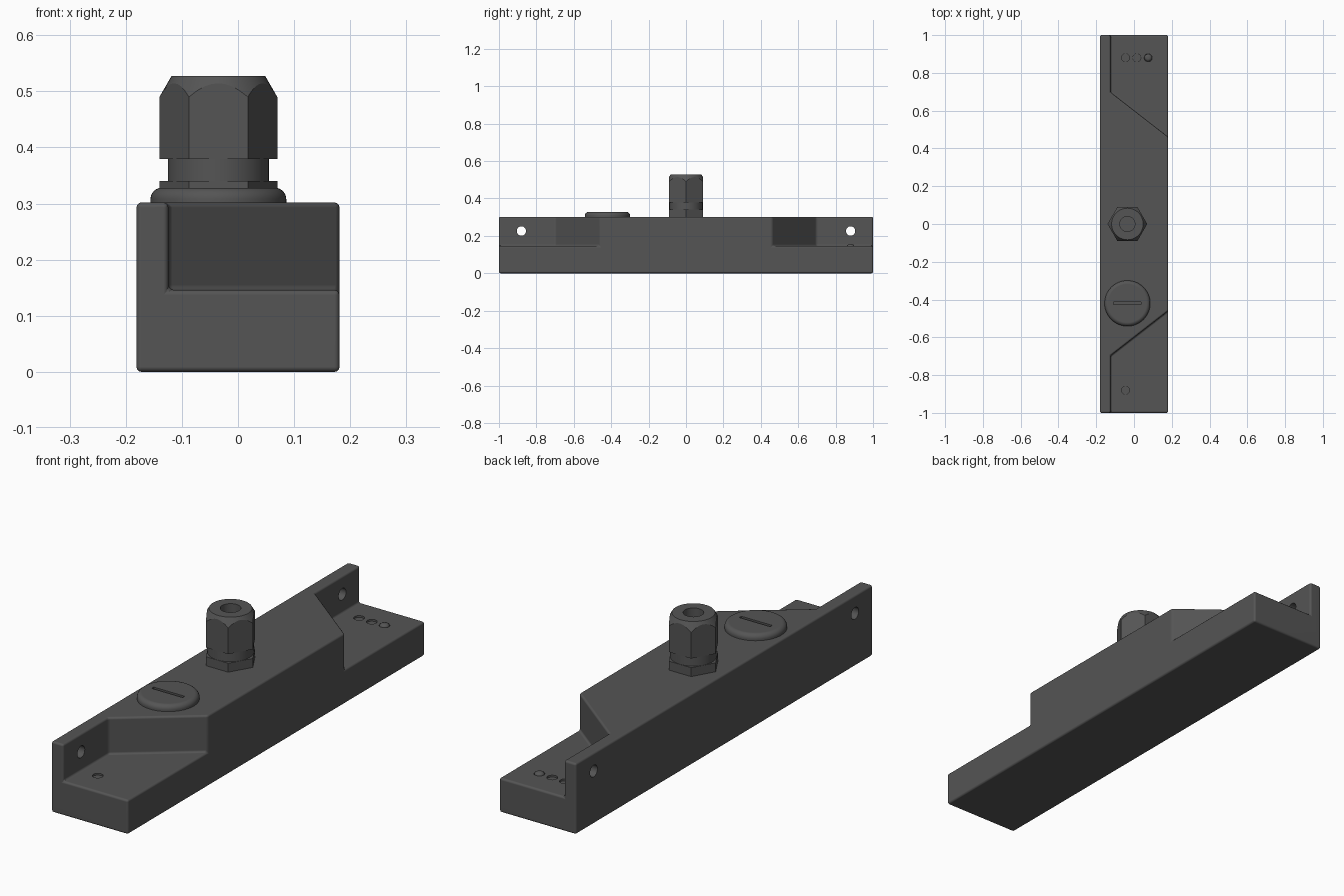
import bpy, bmesh, math

if "Cube" in bpy.data.objects:
    bpy.data.objects.remove(bpy.data.objects["Cube"])

CX = -0.035  # shared x of the cap and cable gland

dark = bpy.data.materials.new("dark_grey")
dark.diffuse_color = (0.09, 0.09, 0.09, 1)
dark.use_nodes = True
dark.node_tree.nodes["Principled BSDF"].inputs["Base Color"].default_value = dark.diffuse_color


def finish(name, bm):
    bmesh.ops.recalc_face_normals(bm, faces=bm.faces)
    mesh = bpy.data.meshes.new(name)
    bm.to_mesh(mesh)
    bm.free()
    ob = bpy.data.objects.new(name, mesh)
    bpy.context.collection.objects.link(ob)
    mesh.materials.append(dark)
    return ob


def prism(name, pts, z0, z1):
    bm = bmesh.new()
    lo = [bm.verts.new((x, y, z0)) for x, y in pts]
    hi = [bm.verts.new((x, y, z1)) for x, y in pts]
    bm.faces.new(lo)
    bm.faces.new(hi)
    n = len(pts)
    for i in range(n):
        j = (i + 1) % n
        bm.faces.new((lo[i], lo[j], hi[j], hi[i]))
    return finish(name, bm)


def box(name, x0, x1, y0, y1, z0, z1):
    return prism(name, [(x0, y0), (x1, y0), (x1, y1), (x0, y1)], z0, z1)


def hexagon(name, r, x, y, z0, z1):
    return prism(name, [(x + r * math.cos(i * math.pi / 3), y + r * math.sin(i * math.pi / 3))
                        for i in range(6)], z0, z1)


def lathe(name, profile, x, y, n=48):
    # closed solid of revolution from (radius, z) points, bottom to top
    bm = bmesh.new()
    rings = [[bm.verts.new((x + r * math.cos(2 * math.pi * i / n),
                            y + r * math.sin(2 * math.pi * i / n), z)) for i in range(n)]
             for r, z in profile]
    for a, b in zip(rings, rings[1:]):
        for i in range(n):
            j = (i + 1) % n
            bm.faces.new((a[i], a[j], b[j], b[i]))
    bm.faces.new(rings[0])
    bm.faces.new(rings[-1])
    return finish(name, bm)


def activate(ob):
    bpy.ops.object.select_all(action='DESELECT')
    ob.select_set(True)
    bpy.context.view_layer.objects.active = ob


def boolean(ob, cutter, op='DIFFERENCE'):
    m = ob.modifiers.new("cut", 'BOOLEAN')
    m.object, m.operation, m.solver = cutter, op, 'EXACT'
    activate(ob)
    bpy.ops.object.modifier_apply(modifier=m.name)
    bpy.data.objects.remove(cutter)


def smooth(ob, angle=32):
    activate(ob)
    bpy.ops.object.shade_smooth_by_angle(angle=math.radians(angle))
    w = ob.modifiers.new("normals", 'WEIGHTED_NORMAL')
    w.keep_sharp = True


# housing with an angled pocket at each end
body = box("housing", -0.181, 0.181, -1, 1, 0, 0.302)
for s in (-1, 1):
    pocket = prism("pocket_cutter", [(-0.124, s * 1.1), (0.25, s * 1.1), (0.25, s * 0.407),
                                     (0.181, s * 0.46), (-0.124, s * 0.697)], 0.146, 0.5)
    boolean(body, pocket)

# rounded edges
bev = body.modifiers.new("rounding", 'BEVEL')
bev.width, bev.segments, bev.limit_method = 0.009, 3, 'ANGLE'
bev.angle_limit = math.radians(30)
activate(body)
bpy.ops.object.modifier_apply(modifier=bev.name)

# mounting holes through the end walls
for s in (-1, 1):
    bm = bmesh.new()
    bmesh.ops.create_cone(bm, cap_ends=True, segments=32, radius1=0.025, radius2=0.025, depth=0.2)
    hole = finish("hole_cutter", bm)
    hole.rotation_euler = (0, math.pi / 2, 0)
    hole.location = (-0.15, s * 0.88, 0.226)
    bpy.context.view_layer.update()
    boolean(body, hole)

# indicator light seats in the pocket floors
lights = [(-0.045, 0.88), (0.015, 0.88), (0.075, 0.88), (-0.045, -0.88)]
for x, y in lights:
    boolean(body, lathe("seat_cutter", [(0.021, 0.136), (0.021, 0.2)], x, y, 32))
smooth(body)

# indicator lights: recessed lenses, one of them domed
for i, (x, y) in enumerate(lights):
    if i == 2:
        prof = [(0.02, 0.13), (0.02, 0.145), (0.018, 0.15), (0.013, 0.154), (0.006, 0.156)]
    else:
        prof = [(0.0195, 0.13), (0.0195, 0.139)]
    smooth(lathe(f"indicator_light_{i + 1}", prof, x, y, 32))

# screw cap with slot
cap_profile = [(0.121, 0.295), (0.121, 0.308)]
cap_profile += [(0.101 + 0.02 * math.cos(a), 0.308 + 0.02 * math.sin(a))
                for a in (math.pi / 2 * k / 6 for k in range(1, 7))]
cap = lathe("screw_cap", cap_profile, CX, -0.42, 64)
boolean(cap, box("slot_cutter", CX - 0.073, CX + 0.073, -0.427, -0.413, 0.318, 0.4))
smooth(cap)

# cable gland: hex flange, round neck, chamfered hex nut, bore
flange = hexagon("gland_flange", 0.105, CX, 0, 0.295, 0.34)
boolean(flange, lathe("flange_turning", [(0.12, 0.28), (0.12, 0.331), (0.098, 0.345)], CX, 0), 'INTERSECT')
smooth(flange, 20)
neck = lathe("gland_neck", [(0.09, 0.335), (0.09, 0.382)], CX, 0)
boolean(neck, lathe("bore_cutter", [(0.04, 0.345), (0.04, 0.6)], CX, 0))
smooth(neck)
nut = hexagon("gland_nut", 0.105, CX, 0, 0.379, 0.527)
boolean(nut, lathe("nut_turning", [(0.12, 0.36), (0.12, 0.464), (0.083, 0.528)], CX, 0), 'INTERSECT')
boolean(nut, lathe("bore_cutter", [(0.04, 0.3), (0.04, 0.6)], CX, 0))
smooth(nut, 20)
